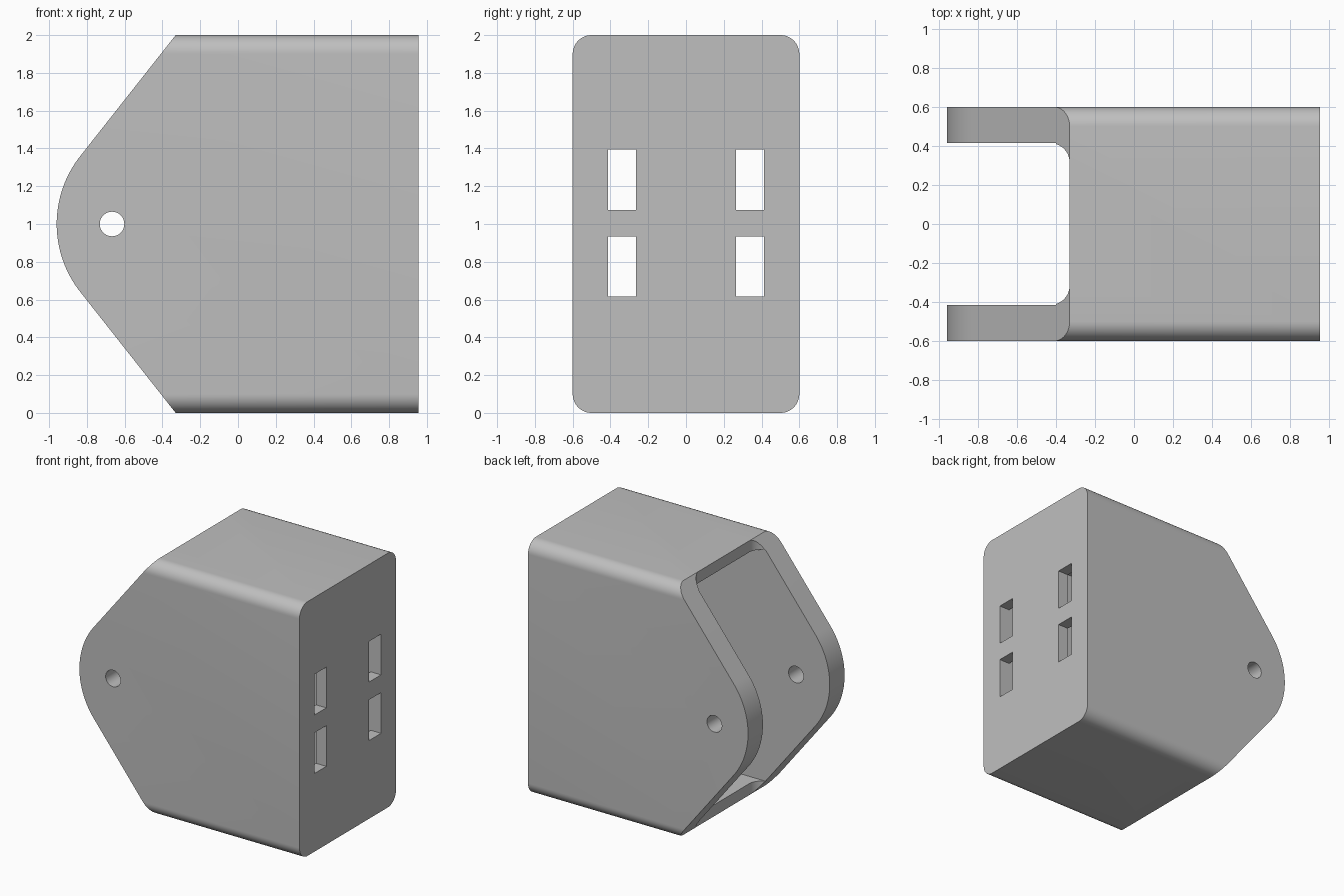
import bpy, bmesh, math
from mathutils import Vector

cube = bpy.data.objects.get("Cube")
if cube:
    bpy.data.objects.remove(cube, do_unlink=True)

grey = bpy.data.materials.new("light_grey")
grey.use_nodes = True
grey.diffuse_color = (0.52, 0.52, 0.52, 1)
grey.node_tree.nodes["Principled BSDF"].inputs["Base Color"].default_value = (0.52, 0.52, 0.52, 1)


def arc(cx, cy, r, start, end, steps=12):
    """Points on an arc, angles in degrees."""
    angles = [math.radians(start + (end - start) * i / steps) for i in range(steps + 1)]
    return [(cx + r * math.cos(a), cy + r * math.sin(a)) for a in angles]


def prism(name, points, axis, low, high):
    """Extrude a flat outline along one axis."""
    def place(p, depth):
        v = list(p)
        v.insert("xyz".index(axis), depth)
        return Vector(v)
    bm = bmesh.new()
    face = bm.faces.new([bm.verts.new(place(p, low)) for p in points])
    top = bmesh.ops.extrude_face_region(bm, geom=[face])["geom"]
    moved = [g for g in top if isinstance(g, bmesh.types.BMVert)]
    bmesh.ops.translate(bm, verts=moved, vec=place((0, 0), high - low))
    bmesh.ops.recalc_face_normals(bm, faces=bm.faces)
    mesh = bpy.data.meshes.new(name)
    bm.to_mesh(mesh)
    bm.free()
    mesh.materials.append(grey)
    obj = bpy.data.objects.new(name, mesh)
    bpy.context.collection.objects.link(obj)
    return obj


def rectangle(a0, a1, b0, b1):
    return [(a0, b0), (a1, b0), (a1, b1), (a0, b1)]


def combine(target, cutter, operation="DIFFERENCE"):
    """Apply a boolean and discard its cutter."""
    cutter.hide_render = True
    mod = target.modifiers.new("cut", "BOOLEAN")
    mod.operation = operation
    mod.solver = "EXACT"
    mod.object = cutter
    bpy.context.view_layer.objects.active = target
    bpy.ops.object.modifier_apply(modifier=mod.name)
    bpy.data.objects.remove(cutter, do_unlink=True)


HALF, INNER, STEP, FRONT, BACK = 0.6, 0.415, -0.33, -0.96, 0.955
WALL, R = 0.09, 0.1

# Block with rounded long edges
section = []
for y, z, a in [(HALF - R, 2 - R, 0), (R - HALF, 2 - R, 90),
                (R - HALF, R, 180), (HALF - R, R, 270)]:
    section += arc(y, z, R, a, a + 90)
body = prism("bracket_body", section, "x", -1.1, BACK)

# Tapered side outline with a rounded nose
nose_r = 0.58
side = [(STEP, -0.0), (STEP, -0.2), (1.2, -0.2), (1.2, 2.2), (STEP, 2.2), (STEP, 2.0)]
side += arc(FRONT + nose_r, 1, nose_r, 141.5, 218.5, 32)
combine(body, prism("side_outline", side, "y", -1, 1), "INTERSECT")

# Gap between the two ears, with rounded inner corners
gap = [(-1.3, -INNER)] + arc(STEP - R, R - INNER, R, -90, 0)
gap += arc(STEP - R, INNER - R, R, 0, 90) + [(-1.3, INNER)]
combine(body, prism("ear_gap", gap, "z", -0.2, 2.2))

# Deep hollow inside the walls
combine(body, prism("hollow", rectangle(-INNER, INNER, WALL, 2 - WALL), "x", -1.3, BACK - WALL))

# Pivot hole through both ears
combine(body, prism("pivot_hole", arc(-0.667, 1, 0.065, 0, 348.75, 31), "y", -1, 1))

# Four slots in the end wall
for y in (-0.34, 0.34):
    for z in (0.775, 1.235):
        slot = rectangle(y - 0.074, y + 0.074, z - 0.16, z + 0.16)
        combine(body, prism("slot", slot, "x", 0.7, 1.2))

bpy.ops.object.select_all(action="DESELECT")
body.select_set(True)
bpy.context.view_layer.objects.active = body
bpy.ops.object.shade_smooth_by_angle(angle=math.radians(30))
